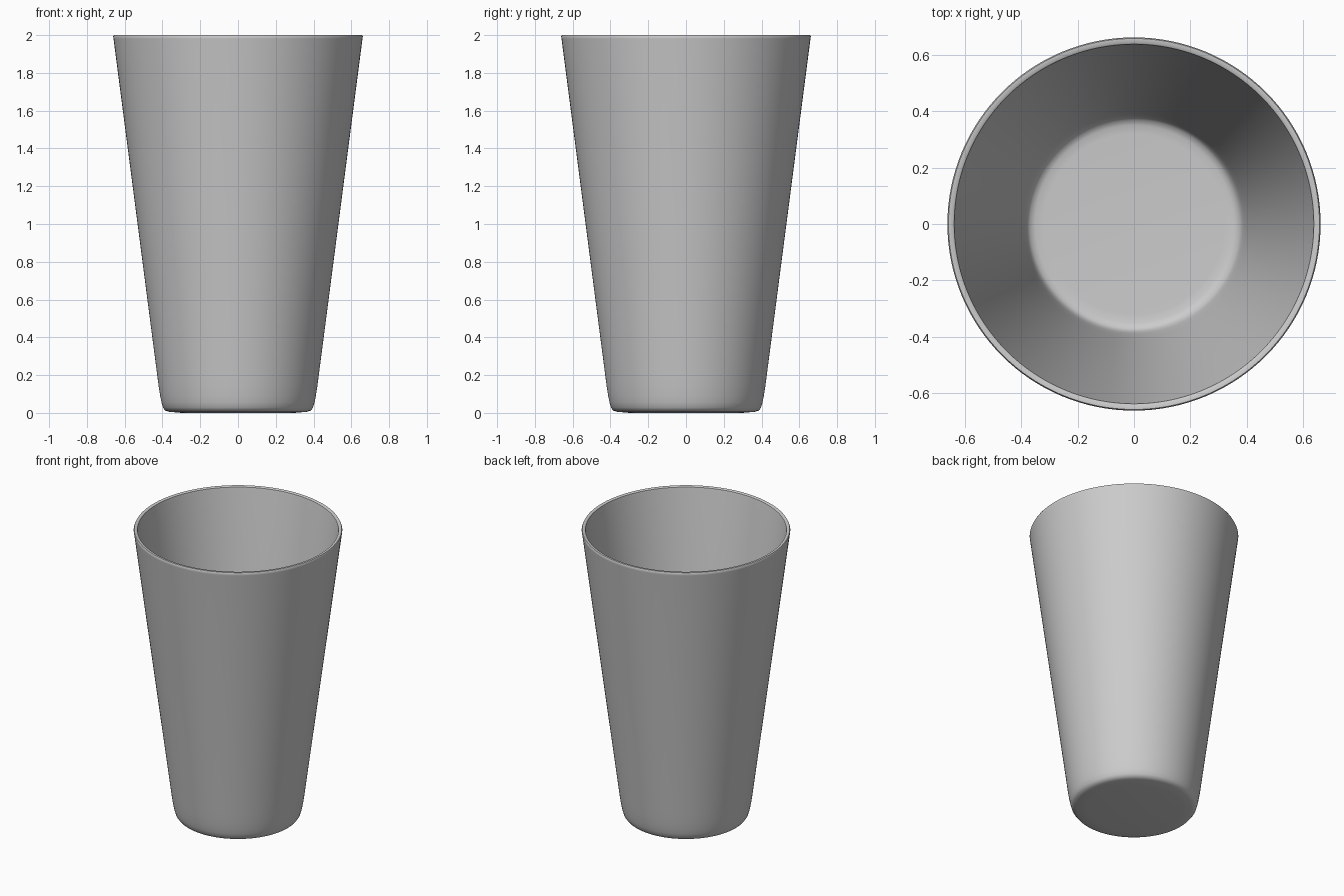
import bpy, bmesh, math

if "Cube" in bpy.data.objects:
    bpy.data.objects.remove(bpy.data.objects["Cube"])

SEGMENTS = 128


def lathe(name, profile):
    """Spin an (r, z) profile, open at the axis, around z."""
    bm = bmesh.new()
    verts = [bm.verts.new((r, 0, z)) for r, z in profile]
    edges = [bm.edges.new(pair) for pair in zip(verts, verts[1:])]
    bmesh.ops.spin(bm, geom=verts + edges, cent=(0, 0, 0), axis=(0, 0, 1),
                   angle=math.tau, steps=SEGMENTS, use_duplicate=False)
    bmesh.ops.remove_doubles(bm, verts=bm.verts, dist=1e-4)
    bmesh.ops.recalc_face_normals(bm, faces=bm.faces)
    mesh = bpy.data.meshes.new(name)
    bm.to_mesh(mesh)
    bm.free()
    obj = bpy.data.objects.new(name, mesh)
    bpy.context.collection.objects.link(obj)
    return obj


# Outer base and rounded foot
outer = [(0, 0), (0.30, 0), (0.365, 0.006), (0.385, 0.012), (0.397, 0.028),
         (0.405, 0.055), (0.412, 0.09), (0.420, 0.14), (0.429, 0.21)]
# Rounded rim
rim = [(0.659, 1.98), (0.661, 1.993), (0.657, 2.0), (0.642, 2.0),
       (0.637, 1.996), (0.634, 1.98)]
# Inner wall and floor
inner = [(0.404, 0.21), (0.395, 0.14), (0.387, 0.09), (0.380, 0.06),
         (0.369, 0.043), (0.35, 0.036), (0.32, 0.034), (0, 0.034)]

cup = lathe("cup", outer + rim + inner)
bpy.context.view_layer.objects.active = cup
cup.select_set(True)
bpy.ops.object.shade_smooth_by_angle(angle=math.radians(40))
